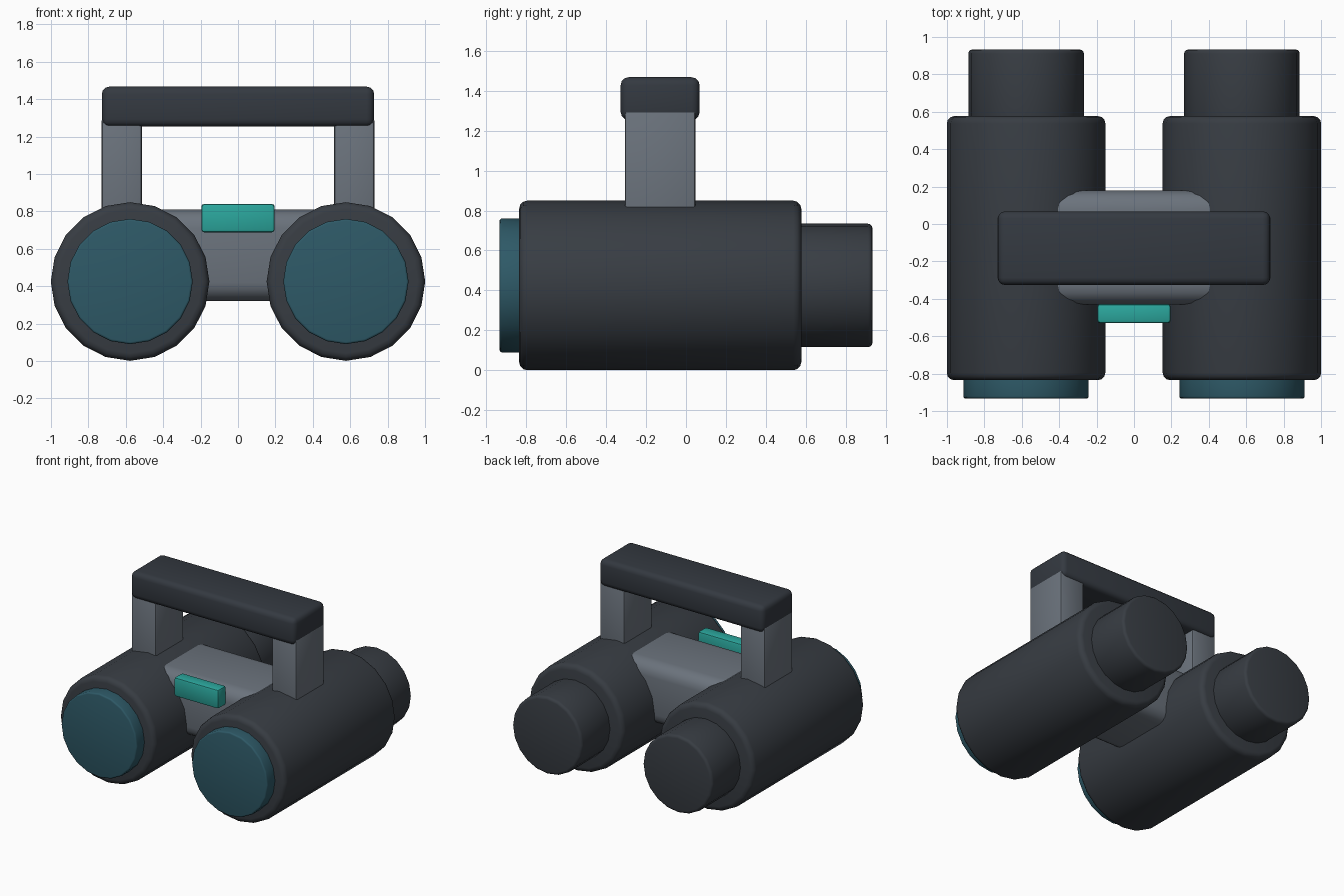
import bpy
import math

if "Cube" in bpy.data.objects:
    bpy.data.objects.remove(bpy.data.objects["Cube"])


def material(name, rgb):
    m = bpy.data.materials.new(name)
    m.diffuse_color = (*rgb, 1)
    m.use_nodes = True
    m.node_tree.nodes["Principled BSDF"].inputs["Base Color"].default_value = m.diffuse_color
    return m


charcoal = material("charcoal", (0.039, 0.046, 0.056))
slate = material("dark slate", (0.034, 0.041, 0.052))
grey = material("mid grey", (0.147, 0.171, 0.203))
glass = material("deep teal glass", (0.027, 0.100, 0.135))
teal = material("bright teal", (0.024, 0.385, 0.337))


def finish(obj, name, mat, bevel, segments):
    obj.name = name
    obj.data.materials.append(mat)
    bpy.ops.object.transform_apply(location=False, rotation=True, scale=True)
    mod = obj.modifiers.new("bevel", 'BEVEL')
    mod.width = bevel
    mod.segments = segments
    mod.limit_method = 'ANGLE'
    mod.angle_limit = math.radians(40)
    bpy.ops.object.modifier_apply(modifier=mod.name)
    bpy.ops.object.shade_smooth_by_angle(angle=math.radians(35))
    return obj


def box(name, lo, hi, mat, bevel, segments=3):
    centre = [(a + b) / 2 for a, b in zip(lo, hi)]
    bpy.ops.mesh.primitive_cube_add(size=1, location=centre)
    obj = bpy.context.object
    obj.scale = [b - a for a, b in zip(lo, hi)]
    return finish(obj, name, mat, bevel, segments)


def tube(name, x, y0, y1, radius, mat, bevel):
    # 20-sided cylinder lying along y, with a vertex at the very top
    bpy.ops.mesh.primitive_cylinder_add(
        vertices=20, radius=radius, depth=y1 - y0,
        location=(x, (y0 + y1) / 2, 0.425), rotation=(math.pi / 2, 0, 0))
    return finish(bpy.context.object, name, mat, bevel, 3)


for side, label in ((-1, "left"), (1, "right")):
    x = side * 0.577
    # optical tubes
    tube(label + "_barrel", x, -0.835, 0.577, 0.424, charcoal, 0.04)
    tube(label + "_lens", x, -0.933, -0.78, 0.335, glass, 0.012)
    tube(label + "_eyepiece", x, 0.5, 0.933, 0.309, charcoal, 0.022)
    # handle uprights
    xs = sorted((side * 0.513, side * 0.729))
    box(label + "_handle_post", (xs[0], -0.306, 0.6), (xs[1], 0.048, 1.3), grey, 0.015, 2)

# centre bridge, handle bar and front button
box("bridge", (-0.5, -0.43, 0.32), (0.5, 0.18, 0.81), grey, 0.1, 4)
box("handle_bar", (-0.728, -0.327, 1.253), (0.728, 0.068, 1.467), slate, 0.04)
box("button", (-0.196, -0.53, 0.688), (0.196, -0.428, 0.84), teal, 0.015, 2)
